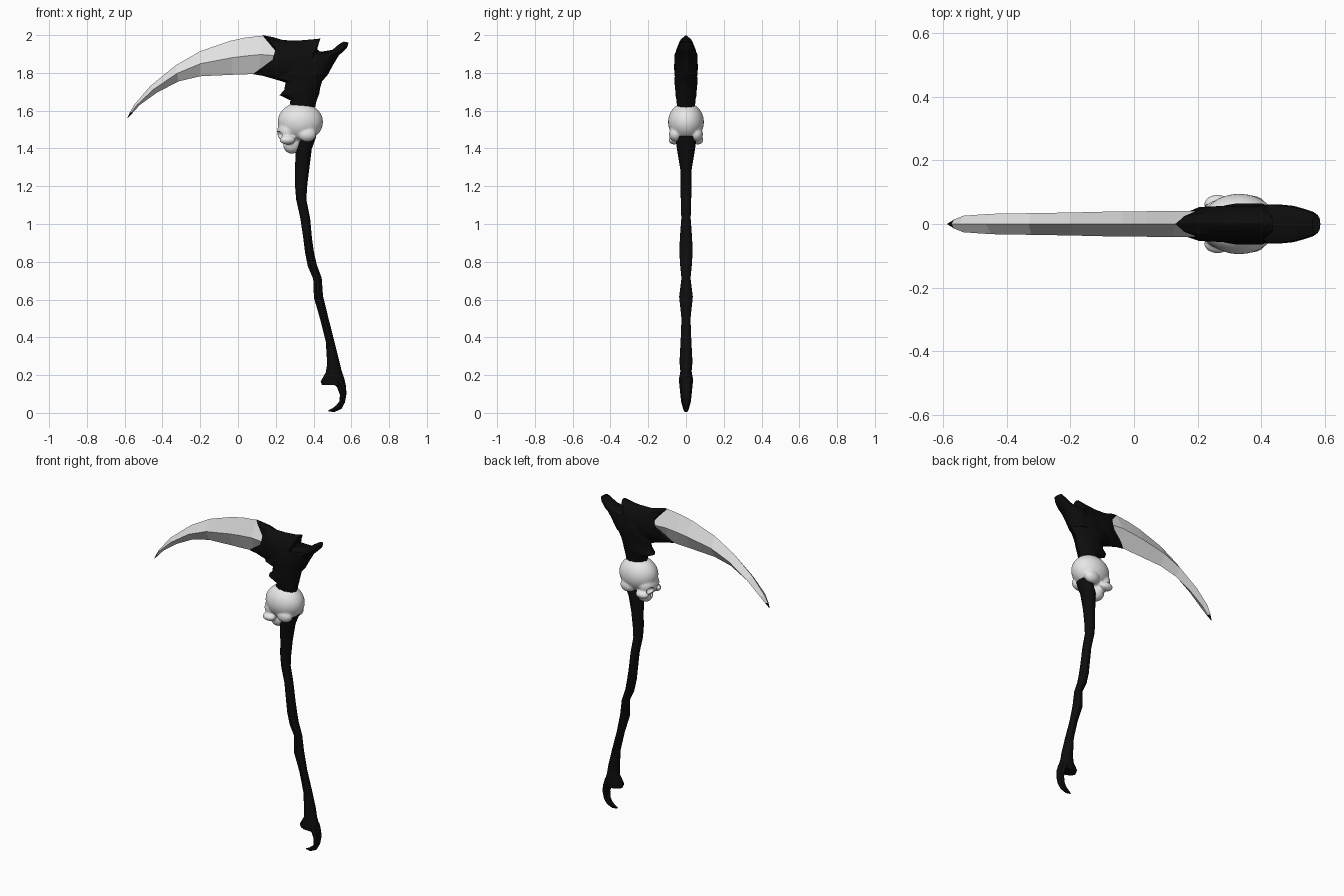
import bpy, bmesh, math
from mathutils import Vector, Matrix


def material(name, rgb):
    m = bpy.data.materials.new(name)
    m.diffuse_color = (*rgb, 1)
    return m


BLACK = material("black_wood", (0.004, 0.004, 0.004))
STEEL = material("pale_steel", (0.75, 0.75, 0.75))
BONE = material("pale_bone", (0.8, 0.8, 0.8))


def finish(name, bm, mat):
    bmesh.ops.recalc_face_normals(bm, faces=bm.faces)
    me = bpy.data.meshes.new(name)
    bm.to_mesh(me)
    bm.free()
    me.materials.append(mat)
    ob = bpy.data.objects.new(name, me)
    bpy.context.collection.objects.link(ob)
    return ob


def loft(name, sections, mat, n=10, smooth=True):
    """Each section: x1, z1, x2, z2 (opposite outline points), half depth, side bulge in x."""
    bm = bmesh.new()
    rings, mids = [], []
    for x1, z1, x2, z2, w, *extra in sections:
        bulge = extra[0] if extra else 0
        a, b = Vector((x1, 0, z1)), Vector((x2, 0, z2))
        c, h = (a + b) / 2, (a - b) / 2
        ring = []
        for i in range(n):
            t = 2 * math.pi * i / n
            s = math.sin(t)
            ring.append(bm.verts.new(c + h * math.cos(t) + Vector((bulge * s * s, w * s, 0))))
        rings.append(ring)
        mids.append(c + Vector((bulge, 0, 0)))
    for r, q in zip(rings, rings[1:]):
        for i in range(n):
            j = (i + 1) % n
            bm.faces.new((r[i], r[j], q[j], q[i]))
    for r, c in ((rings[0], mids[0]), (rings[-1], mids[-1])):
        v = bm.verts.new(c)
        for i in range(n):
            bm.faces.new((r[i], r[(i + 1) % n], v))
    ob = finish(name, bm, mat)
    if smooth:
        ob.data.shade_smooth()
        ob.data.set_sharp_from_angle(angle=math.radians(40))
    return ob


def blobs(name, items, mat):
    """Ellipsoids: centre, radii; those off the middle plane are mirrored."""
    bm = bmesh.new()
    for (x, y, z), rad in items:
        for s in ((1, -1) if y else (1,)):
            bmesh.ops.create_uvsphere(bm, u_segments=32, v_segments=20, radius=1,
                                      matrix=Matrix.Translation((x, y * s, z)) @ Matrix.Diagonal((*rad, 1)))
    return finish(name, bm, mat)


# Curved blade with a diamond section, and its black tip
tip = (-0.572, 1.592, -0.558, 1.588, 0.014)
loft("blade", [
    tip,
    (-0.55, 1.63, -0.52, 1.63, 0.026),
    (-0.465, 1.73, -0.43, 1.695, 0.032),
    (-0.33, 1.84, -0.315, 1.755, 0.034),
    (-0.2, 1.915, -0.2, 1.782, 0.036),
    (-0.04, 1.97, -0.03, 1.79, 0.04),
    (0.04, 1.987, 0.04, 1.792, 0.04),
    (0.13, 1.997, 0.11, 1.797, 0.041),
    (0.23, 1.96, 0.21, 1.82, 0.041),
], STEEL, n=4, smooth=False)
loft("blade_tip", [tip, (-0.586, 1.56, -0.585, 1.56, 0.001)], BLACK, n=4, smooth=False)

# Gnarled head: collar round the blade, upright knot, rear horn
loft("head_collar", [
    (0.13, 2.0, 0.08, 1.793, 0.042, 0.095),
    (0.19, 1.988, 0.13, 1.785, 0.056, 0.06),
    (0.24, 1.973, 0.2, 1.765, 0.058, 0.03),
    (0.33, 1.972, 0.28, 1.74, 0.06),
    (0.4, 1.978, 0.39, 1.76, 0.06),
    (0.437, 1.982, 0.42, 1.94, 0.03),
], BLACK)
loft("head_knot", [
    (0.27, 1.6, 0.405, 1.6, 0.05),
    (0.277, 1.655, 0.415, 1.65, 0.052),
    (0.22, 1.682, 0.43, 1.69, 0.059),
    (0.245, 1.71, 0.435, 1.72, 0.06),
    (0.253, 1.755, 0.445, 1.755, 0.065),
    (0.19, 1.77, 0.475, 1.79, 0.062),
    (0.22, 1.83, 0.5, 1.84, 0.067),
    (0.28, 1.92, 0.45, 1.9, 0.055),
    (0.32, 1.955, 0.4, 1.94, 0.03),
], BLACK)
loft("head_horn", [
    (0.3, 1.8, 0.475, 1.79, 0.06),
    (0.38, 1.925, 0.505, 1.845, 0.064),
    (0.44, 1.912, 0.532, 1.89, 0.06),
    (0.5, 1.922, 0.553, 1.91, 0.05),
    (0.535, 1.952, 0.578, 1.935, 0.04),
    (0.56, 1.966, 0.585, 1.96, 0.03),
], BLACK)

# Skull facing -x: blended ellipsoids with sockets cut out
skull = blobs("skull", [
    ((0.33, 0, 1.54), (0.12, 0.095, 0.103)),
    ((0.262, 0, 1.49), (0.055, 0.075, 0.06)),
    ((0.262, 0.062, 1.445), (0.042, 0.03, 0.024)),
    ((0.365, 0.055, 1.475), (0.05, 0.035, 0.04)),
    ((0.285, 0, 1.42), (0.046, 0.045, 0.048)),
], BONE)
sockets = blobs("socket_cutter", [
    ((0.215, 0.04, 1.468), (0.032, 0.026, 0.023)),
    ((0.232, 0, 1.428), (0.022, 0.012, 0.018)),
], BONE)
sockets.hide_render = True
sockets.hide_viewport = True
rm = skull.modifiers.new("blend", 'REMESH')
rm.mode = 'VOXEL'
rm.voxel_size = 0.006
rm.use_smooth_shade = True
cut = skull.modifiers.new("sockets", 'BOOLEAN')
cut.operation = 'DIFFERENCE'
cut.object = sockets
sm = skull.modifiers.new("soften", 'SMOOTH')
sm.factor = 0.5
sm.iterations = 5
skull.data.shade_smooth()

# Crooked handle, widening to a spur at the foot
loft("handle", [
    (0.355, 1.51, 0.41, 1.495, 0.03),
    (0.335, 1.46, 0.413, 1.46, 0.06),
    (0.305, 1.395, 0.39, 1.395, 0.05),
    (0.302, 1.29, 0.377, 1.29, 0.032),
    (0.302, 1.2, 0.366, 1.2, 0.031),
    (0.308, 1.13, 0.362, 1.13, 0.029),
    (0.33, 1.03, 0.382, 1.03, 0.026),
    (0.345, 0.93, 0.392, 0.92, 0.034),
    (0.355, 0.85, 0.402, 0.85, 0.037),
    (0.37, 0.775, 0.417, 0.785, 0.032),
    (0.398, 0.71, 0.443, 0.715, 0.025),
    (0.402, 0.61, 0.45, 0.62, 0.038),
    (0.435, 0.495, 0.478, 0.505, 0.025),
    (0.465, 0.375, 0.51, 0.38, 0.03),
    (0.472, 0.26, 0.535, 0.28, 0.036),
    (0.465, 0.215, 0.548, 0.225, 0.031),
    (0.437, 0.165, 0.563, 0.18, 0.04),
    (0.445, 0.148, 0.565, 0.145, 0.036),
], BLACK)

# Hooked claw under the handle
loft("foot_hook", [
    (0.49, 0.17, 0.562, 0.185, 0.036),
    (0.525, 0.135, 0.572, 0.14, 0.034),
    (0.54, 0.095, 0.574, 0.1, 0.03),
    (0.536, 0.06, 0.566, 0.055, 0.025),
    (0.52, 0.04, 0.548, 0.022, 0.018),
    (0.5, 0.024, 0.51, 0.004, 0.012),
    (0.478, 0.014, 0.48, 0.008, 0.003),
], BLACK, n=8)
